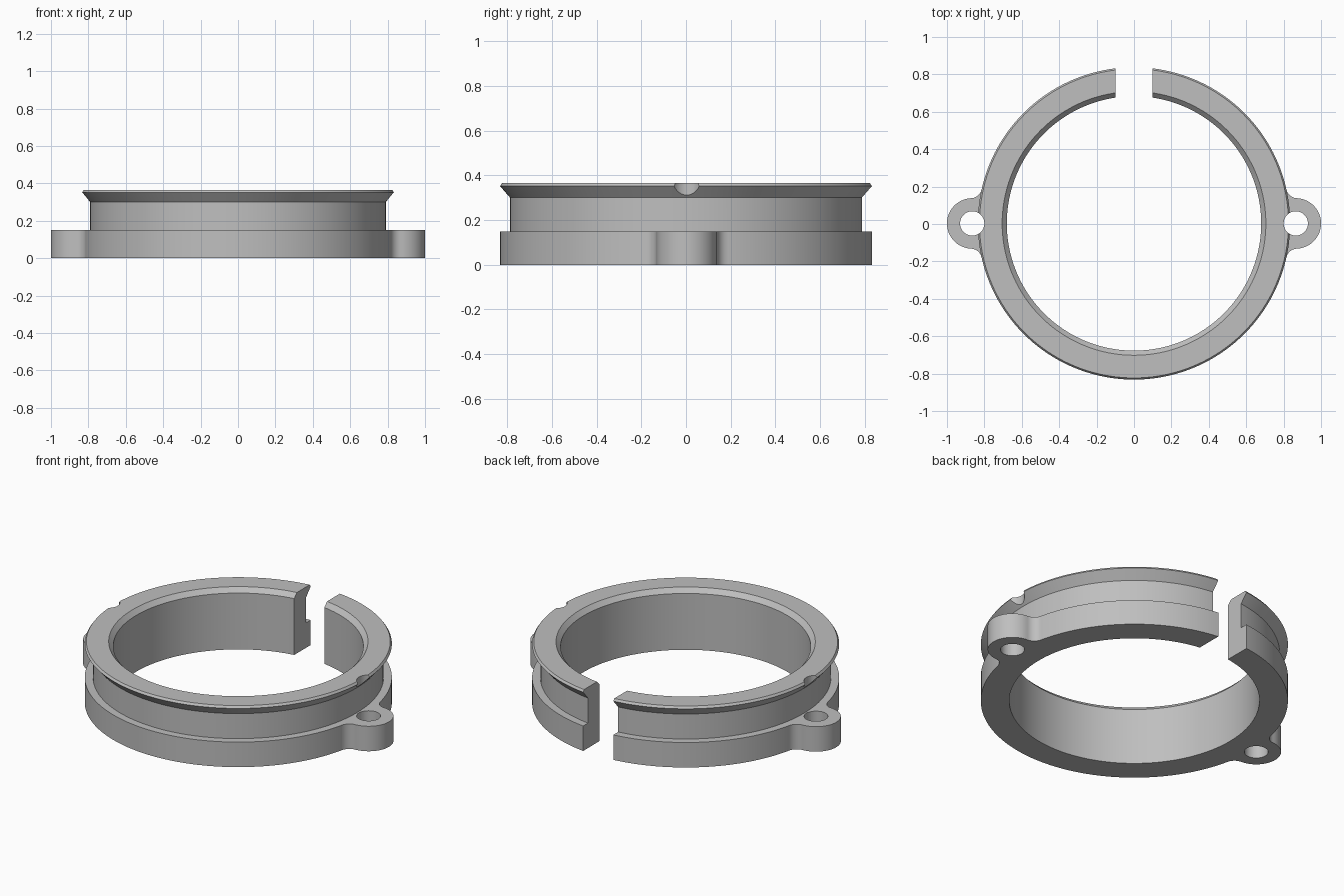
import bpy
import bmesh
from math import cos, sin, pi, atan2, sqrt, hypot, radians

cube = bpy.data.objects.get("Cube")
if cube:
    bpy.data.objects.remove(cube, do_unlink=True)

SEGMENTS = 160
RING_R, BASE_H, TOP = 0.835, 0.15, 0.365
LUG_X, LUG_R, FILLET, HOLE_R = 0.865, 0.135, 0.06, 0.065
SHIFT_Y = 0.003

grey = bpy.data.materials.new("warm grey")
grey.use_nodes = True
color = (0.52, 0.52, 0.52, 1)
grey.diffuse_color = color
grey.node_tree.nodes["Principled BSDF"].inputs["Base Color"].default_value = color


def make_object(name, bm):
    bmesh.ops.recalc_face_normals(bm, faces=bm.faces)
    mesh = bpy.data.meshes.new(name)
    bm.to_mesh(mesh)
    bm.free()
    mesh.materials.append(grey)
    obj = bpy.data.objects.new(name, mesh)
    bpy.context.collection.objects.link(obj)
    return obj


def lathe(name, profile):
    """Revolve a closed (radius, height) profile into a full ring."""
    bm = bmesh.new()
    rows = [[bm.verts.new((r * cos(a), r * sin(a), z)) for r, z in profile]
            for a in (2 * pi * i / SEGMENTS for i in range(SEGMENTS))]
    n = len(profile)
    for i in range(SEGMENTS):
        a, b = rows[i], rows[(i + 1) % SEGMENTS]
        for j in range(n):
            k = (j + 1) % n
            bm.faces.new((a[j], b[j], b[k], a[k]))
    return make_object(name, bm)


def prism(name, outline, low, high):
    """Extrude a flat outline from one height to another."""
    bm = bmesh.new()
    face = bm.faces.new([bm.verts.new((x, y, low)) for x, y in outline])
    grown = bmesh.ops.extrude_face_region(bm, geom=[face])["geom"]
    verts = [v for v in grown if isinstance(v, bmesh.types.BMVert)]
    bmesh.ops.translate(bm, verts=verts, vec=(0, 0, high - low))
    return make_object(name, bm)


def arc(cx, cy, r, start, end, steps):
    return [(cx + r * cos(start + (end - start) * i / steps),
             cy + r * sin(start + (end - start) * i / steps))
            for i in range(steps + 1)]


def combine(target, other, operation):
    mod = target.modifiers.new(operation.title(), 'BOOLEAN')
    mod.object, mod.operation, mod.solver = other, operation, 'EXACT'
    bpy.context.view_layer.objects.active = target
    bpy.ops.object.modifier_apply(modifier=mod.name)
    bpy.data.objects.remove(other, do_unlink=True)


def lug_outline(side):
    """Round ear blended into the ring by a concave fillet above and below."""
    far, near = RING_R + FILLET, LUG_R + FILLET
    fx = (far ** 2 - near ** 2 + LUG_X ** 2) / (2 * LUG_X)
    fy = sqrt(far ** 2 - fx ** 2)
    to_ring = atan2(-fy, -fx)
    to_lug = atan2(-fy, LUG_X - fx)
    tip = atan2(fy, fx - LUG_X)
    blend = arc(fx, fy, FILLET, to_lug, to_ring, 10)
    x, y = blend[-1]
    root = 0.75 / hypot(x, y)
    blend.append((x * root, y * root))
    lower = [(px, -py) for px, py in reversed(blend)]
    points = lower[:-1] + arc(LUG_X, 0, LUG_R, -tip, tip, 40) + blend[1:]
    return [(side * px, py) for px, py in points]


# Grooved ring: wide base, straight neck, flared lip, bevelled bore
clamp_ring = lathe("clamp_ring", [
    (0.68, 0), (RING_R, 0), (RING_R, BASE_H), (0.79, BASE_H), (0.79, 0.30),
    (RING_R, 0.352), (0.826, TOP), (0.705, TOP), (0.68, 0.338)])

# Side ears, each with a bolt hole that also notches the lip above
for side in (1, -1):
    combine(clamp_ring, prism("lug", lug_outline(side), 0, BASE_H), 'UNION')
for side in (1, -1):
    circle = arc(side * LUG_X, 0, HOLE_R, 0, 2 * pi, 48)[:-1]
    combine(clamp_ring, prism("hole_cutter", circle, -0.1, 0.5), 'DIFFERENCE')

# Gap at the back
gap = [(-0.1, 0.4), (0.1, 0.4), (0.1, 1), (-0.1, 1)]
combine(clamp_ring, prism("gap_cutter", gap, -0.1, 0.5), 'DIFFERENCE')

clamp_ring.location.y = SHIFT_Y
bpy.ops.object.select_all(action='DESELECT')
clamp_ring.select_set(True)
bpy.context.view_layer.objects.active = clamp_ring
bpy.ops.object.shade_smooth_by_angle(angle=radians(25))
